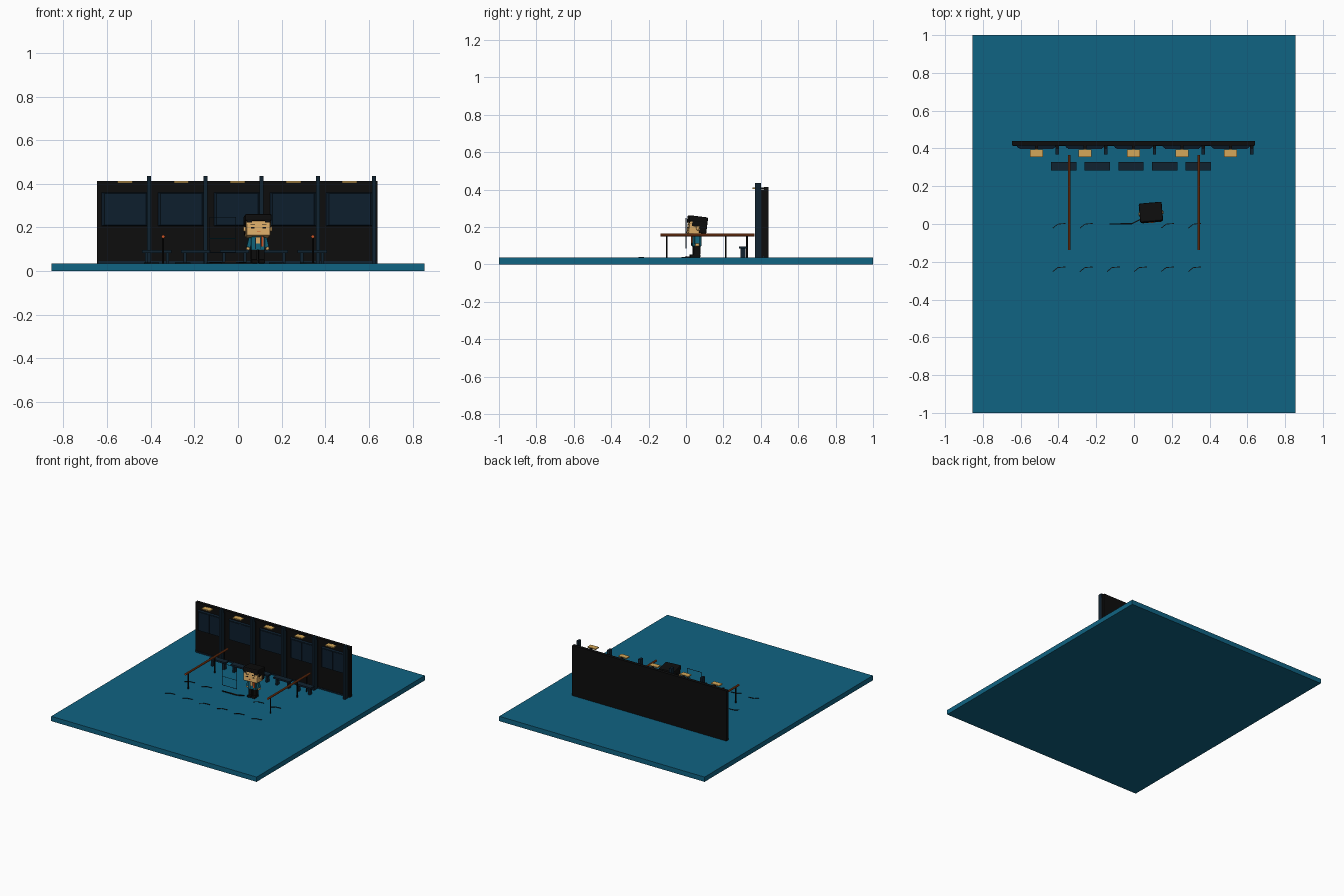
import bpy, bmesh, math
from mathutils import Matrix, Vector

if "Cube" in bpy.data.objects:
    bpy.data.objects.remove(bpy.data.objects["Cube"])


def material(name, rgb):
    m = bpy.data.materials.new(name)
    m.diffuse_color = (*rgb, 1)
    m.use_nodes = True
    m.node_tree.nodes["Principled BSDF"].inputs["Base Color"].default_value = m.diffuse_color
    return m


BLUE = material("floor blue", (0.005, 0.125, 0.225))
BLACK = material("near black", (0.004, 0.004, 0.004))
NAVY = material("dark navy", (0.005, 0.016, 0.029))
GLASS = material("window navy", (0.004, 0.013, 0.026))
TAN = material("lamp tan", (0.66, 0.39, 0.10))
SKIN = material("skin", (0.72, 0.42, 0.14))
COPPER = material("copper rail", (0.33, 0.065, 0.012))
RED = material("orange red", (0.60, 0.09, 0.02))
TEAL = material("jacket teal", (0.006, 0.13, 0.20))


def finish(name, bm, mat):
    me = bpy.data.meshes.new(name)
    bm.to_mesh(me)
    bm.free()
    me.materials.append(mat)
    ob = bpy.data.objects.new(name, me)
    bpy.context.collection.objects.link(ob)
    return ob


def box(name, x, y, z, mat, xf=None, bevel=0):
    """Box from (min, max) ranges, optionally transformed and bevelled."""
    bm = bmesh.new()
    bmesh.ops.create_cube(bm, size=1)
    for v in bm.verts:
        v.co = Vector([(r[0] + r[1]) / 2 + c * (r[1] - r[0]) for r, c in zip((x, y, z), v.co)])
    if bevel:
        bmesh.ops.bevel(bm, geom=bm.edges[:], offset=bevel, segments=2, affect='EDGES', profile=0.5)
    if xf:
        bm.transform(xf)
    return finish(name, bm, mat)


def rod(name, a, b, r, mat, sides=8):
    """Cylinder between two points."""
    a, b = Vector(a), Vector(b)
    d = b - a
    bm = bmesh.new()
    bmesh.ops.create_cone(bm, cap_ends=True, segments=sides, radius1=r, radius2=r, depth=d.length)
    bm.transform(Matrix.Translation((a + b) / 2) @ d.to_track_quat('Z', 'Y').to_matrix().to_4x4())
    return finish(name, bm, mat)


def ground_strip(name, pts, w, z0, z1, mat):
    """Flat strip along a path on the floor."""
    for p, q in zip(pts, pts[1:]):
        d = Vector(q) - Vector(p)
        xf = Matrix.Translation((p[0], p[1], 0)) @ Matrix.Rotation(math.atan2(d.y, d.x), 4, 'Z')
        box(name, (0, d.length), (-w / 2, w / 2), (z0, z1), mat, xf)


F = 0.036  # floor height

# Floor and back wall
box("floor", (-0.855, 0.855), (-1, 1), (0, F), BLUE)
box("back_wall", (-0.645, 0.64), (0.416, 0.44), (F, 0.413), BLACK)
box("wall_skirting", (-0.64, 0.635), (0.412, 0.416), (F, 0.046), NAVY)

# Wall bays: window box, two panes, lamp and pillar
for i in range(5):
    cx = -0.517 + 0.257 * i
    bm = bmesh.new()
    bmesh.ops.create_cube(bm, size=1)
    for v in bm.verts:
        front = v.co.y < 0
        v.co = Vector((cx + v.co.x * (0.19 if front else 0.215),
                       0.402 if front else 0.416,
                       0.284 + v.co.z * (0.145 if front else 0.153)))
    finish("window_box", bm, GLASS)
    for s in (-1, 1):
        box("window_pane", sorted((cx + s * 0.003, cx + s * 0.09)), (0.398, 0.402), (0.215, 0.353), GLASS)
    box("lamp", (cx - 0.034, cx + 0.034), (0.355, 0.394), (0.404, 0.412), TAN)
    box("lamp_arm", (cx - 0.008, cx + 0.008), (0.394, 0.417), (0.404, 0.410), BLACK)
    px = -0.407 + 0.2577 * i
    box("pillar", (px - 0.009, px + 0.009), (0.369, 0.401), (F, 0.435), NAVY)
    box("pillar_backing", (px - 0.009, px + 0.009), (0.401, 0.417), (F, 0.40), BLACK)

# Row of benches
for i in range(5):
    cx = -0.372 + 0.178 * i
    box("bench_seat", (cx - 0.067, cx + 0.067), (0.283, 0.327), (0.084, 0.096), NAVY)
    for s in (-1, 1):
        lx = cx + s * 0.048
        box("bench_leg", (lx - 0.007, lx + 0.007), (0.291, 0.318), (F, 0.084), NAVY)

# Copper hand rails on black posts
for s in (-1, 1):
    x = s * 0.343
    rod("hand_rail", (x, -0.135, 0.158), (x, 0.365, 0.158), 0.0075, COPPER, 10)
    rod("rail_cap", (x, -0.137, 0.158), (x, -0.133, 0.158), 0.0078, RED, 10)
    for y in (-0.103, 0.213, 0.326):
        rod("rail_post", (x, y, F), (x, y, 0.154), 0.0045, BLACK)

# Cracked floor marks in two rows
for y, skip in ((-0.01, (2, 3)), (-0.24, ())):
    for i in range(6):
        if i not in skip:
            x = -0.396 + 0.1435 * i
            ground_strip("floor_mark", [(x - 0.034, y - 0.012), (x - 0.008, y + 0.009), (x + 0.034, y + 0.013)],
                         0.004, F, F + 0.003, BLACK)

# Thin standing wire frame and its floor cable
x0, x1, z0, z1 = -0.13, -0.01, 0.085, 0.247
for z, m in ((z0, NAVY), (0.15, TEAL), (z1, NAVY)):
    rod("wire_frame_bar", (x0, 0, z), (x1, 0, z), 0.002, m, 6)
for x in (x0, x1):
    rod("wire_frame_side", (x, 0, z0), (x, 0, z1), 0.0015, NAVY, 6)
ground_strip("floor_cable", [(-0.13, 0), (-0.01, 0.002), (0.035, 0.025)], 0.006, F, 0.042, BLACK)
ground_strip("floor_cable_glow", [(-0.06, 0), (-0.01, 0.0)], 0.003, 0.042, 0.044, COPPER)

# Figure: local axes centred on the body, facing -y
body = Matrix.Translation((0.09, 0.056, F)) @ Matrix.Rotation(math.radians(5), 4, 'Z')
for s in (-1, 1):
    cx = s * 0.017
    box("shoe", (cx - 0.014, cx + 0.014), (-0.036, 0.018), (0, 0.017), BLACK, body, 0.004)
    box("trouser_leg", (cx - 0.0135, cx + 0.0135), (-0.018, 0.018), (0.015, 0.064), BLACK, body, 0.003)
    tilt = body @ Matrix.Translation((s * 0.032, 0, 0.117)) @ Matrix.Rotation(-s * math.radians(14), 4, 'Y')
    box("sleeve", (-0.009, 0.009), (-0.013, 0.013), (-0.045, 0), TEAL, tilt, 0.003)
    box("hand", (-0.008, 0.008), (-0.011, 0.011), (-0.058, -0.044), SKIN, tilt, 0.003)
    box("jacket_stripe", (s * 0.012 - 0.002, s * 0.012 + 0.002), (-0.027, -0.023), (0.066, 0.116), NAVY, body)
box("jacket", (-0.032, 0.032), (-0.024, 0.024), (0.06, 0.122), TEAL, body, 0.005)
box("shirt_front", (-0.009, 0.009), (-0.027, -0.023), (0.09, 0.12), SKIN, body)
box("scarf", (0.014, 0.025), (-0.030, -0.023), (0.078, 0.122), RED, body)

# Head leans back slightly
head = body @ Matrix.Translation((0, 0, 0.12)) @ Matrix.Rotation(math.radians(-7), 4, 'X')
box("head", (-0.056, 0.056), (-0.05, 0.036), (0, 0.082), SKIN, head, 0.008)
box("hair_top", (-0.061, 0.061), (-0.055, 0.046), (0.068, 0.101), BLACK, head, 0.007)
box("hair_back", (-0.060, 0.060), (0.006, 0.046), (0.012, 0.085), BLACK, head, 0.006)
for s in (-1, 1):
    ex = s * 0.026
    box("sideburn", sorted((s * 0.053, s * 0.060)), (-0.035, 0.01), (0.045, 0.075), BLACK, head)
    box("ear", sorted((s * 0.052, s * 0.066)), (-0.012, 0.005), (0.026, 0.048), SKIN, head, 0.003)
    box("eye", (ex - 0.008, ex + 0.008), (-0.053, -0.049), (0.034, 0.039), BLACK, head)
    box("eyebrow", (ex - 0.010, ex + 0.010), (-0.053, -0.049), (0.051, 0.055), BLACK, head)
    box("fringe", sorted((s * 0.03, s * 0.054)), (-0.054, -0.048), (0.061, 0.073), BLACK, head)
box("mouth", (-0.008, 0.008), (-0.053, -0.049), (0.017, 0.020), RED, head)
